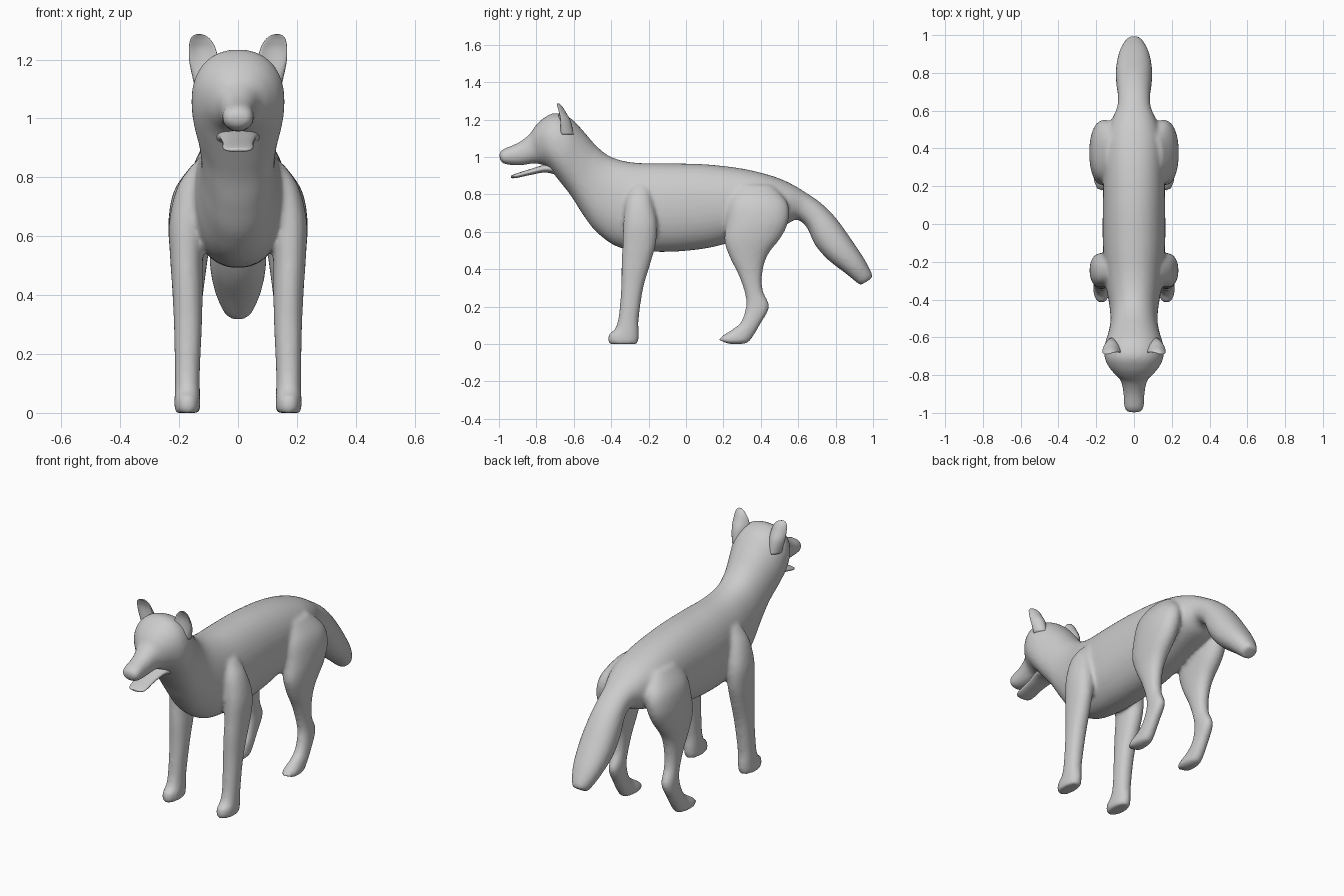
import bpy, bmesh, math
from mathutils import Vector


def spline(rows, steps):
    """Catmull-Rom interpolation of a list of rows."""
    out = []
    for i in range(len(rows) - 1):
        p0, p1 = rows[max(i - 1, 0)], rows[i]
        p2, p3 = rows[i + 1], rows[min(i + 2, len(rows) - 1)]
        for s in range(steps):
            t = s / steps
            out.append([0.5 * (2 * b + (c - a) * t + (2 * a - 5 * b + 4 * c - d) * t * t
                               + (3 * b - a - 3 * c + d) * t ** 3)
                        for a, b, c, d in zip(p0, p1, p2, p3)])
    return out + [list(rows[-1])]


def loft(bm, rows, side=1, n=28, power=2.2, steps=5):
    """Rows: y, z of one profile edge, y, z of the other, centre x, half width."""
    rings = []
    for y1, z1, y2, z2, xc, hw in spline(rows, steps):
        ring = []
        for k in range(n):
            a = 2 * math.pi * k / n
            c, s = [math.copysign(abs(f) ** (2 / power), f) for f in (math.cos(a), math.sin(a))]
            ring.append(bm.verts.new((side * (xc + hw * c),
                                      (y1 + y2) / 2 + s * (y1 - y2) / 2,
                                      (z1 + z2) / 2 + s * (z1 - z2) / 2)))
        rings.append(ring)
    for r, q in zip(rings, rings[1:]):
        for k in range(n):
            bm.faces.new((r[k], r[(k + 1) % n], q[(k + 1) % n], q[k]))
    bm.faces.new(rings[0])
    bm.faces.new(rings[-1])


def finish(bm, name):
    bmesh.ops.recalc_face_normals(bm, faces=bm.faces)
    for f in bm.faces:
        f.smooth = True
    me = bpy.data.meshes.new(name)
    bm.to_mesh(me)
    bm.free()
    ob = bpy.data.objects.new(name, me)
    bpy.context.collection.objects.link(ob)
    return ob


# Head, trunk and tail: top y, z, bottom y, z, half width
trunk = [
    (-1.0, 1.02, -0.995, 0.985, .03), (-.975, 1.043, -.97, .962, .052),
    (-.90, 1.075, -.89, .955, .056), (-.84, 1.118, -.81, .965, .072),
    (-.81, 1.16, -.76, .955, .108), (-.765, 1.205, -.725, .93, .14),
    (-.70, 1.235, -.70, .90, .157), (-.62, 1.21, -.66, .85, .155),
    (-.55, 1.14, -.61, .785, .137), (-.48, 1.06, -.55, .69, .125),
    (-.40, 1.0, -.47, .59, .13), (-.28, .97, -.34, .51, .15),
    (-.10, .966, -.12, .492, .165), (.10, .961, .10, .51, .165),
    (.30, .938, .28, .555, .16), (.45, .902, .42, .60, .15),
    (.55, .863, .53, .635, .122), (.64, .81, .59, .665, .09),
    (.72, .755, .645, .625, .086), (.80, .675, .69, .53, .094),
    (.88, .565, .76, .45, .096), (.95, .46, .85, .38, .08),
    (.99, .385, .92, .323, .052), (1.0, .355, .935, .315, .035)]

# Legs: front y, z, back y, z, centre x, half width
front_leg = [
    (-.29, .85, -.20, .85, .12, .03), (-.32, .77, -.18, .77, .15, .055),
    (-.335, .65, -.155, .65, .172, .062), (-.34, .52, -.16, .54, .175, .056),
    (-.345, .42, -.19, .43, .172, .052), (-.347, .30, -.228, .30, .17, .048),
    (-.36, .15, -.252, .14, .172, .043), (-.38, .08, -.252, .07, .172, .043),
    (-.412, .055, -.252, .03, .172, .044), (-.418, .015, -.255, .01, .172, .044),
    (-.41, 0, -.26, 0, .172, .04)]
hind_leg = [
    (.27, .85, .46, .85, .11, .04), (.23, .76, .54, .76, .145, .07),
    (.215, .65, .55, .67, .16, .076), (.205, .55, .515, .58, .165, .068),
    (.235, .46, .44, .48, .165, .055), (.28, .37, .41, .39, .165, .044),
    (.315, .27, .41, .29, .165, .037), (.32, .20, .445, .20, .168, .036),
    (.295, .12, .40, .11, .172, .036), (.25, .08, .34, .015, .172, .039),
    (.20, .048, .30, 0, .172, .043), (.175, .022, .23, 0, .172, .035)]

bm = bmesh.new()
loft(bm, [(a, b, c, d, 0, w) for a, b, c, d, w in trunk], n=36)
for side in (1, -1):
    loft(bm, front_leg, side)
    loft(bm, hind_leg, side)
body = finish(bm, "body")
# Fuse trunk and legs into one soft skin
m = body.modifiers.new("fuse", 'REMESH')
m.mode = 'VOXEL'
m.voxel_size = 0.011
m.use_smooth_shade = True
m = body.modifiers.new("soften", 'SMOOTH')
m.factor = 0.5
m.iterations = 8

# Lower jaw
bm = bmesh.new()
loft(bm, [(-.70, .97, -.68, .90, 0, .08), (-.76, .958, -.75, .917, 0, .064),
          (-.83, .936, -.83, .904, 0, .053), (-.90, .914, -.90, .889, 0, .052),
          (-.93, .902, -.925, .886, 0, .042), (-.937, .897, -.935, .888, 0, .025)], n=24)
finish(bm, "lower_jaw")

# Ears, with the rims curled forward, and small eyes
for side, label in ((1, "left"), (-1, "right")):
    bm = bmesh.new()
    loft(bm, [(-.68, 1.12, -.60, 1.12, .11, .04), (-.67, 1.19, -.615, 1.19, .116, .049),
              (-.668, 1.235, -.64, 1.235, .121, .046), (-.676, 1.265, -.658, 1.265, .127, .036),
              (-.684, 1.281, -.672, 1.281, .131, .022), (-.688, 1.286, -.68, 1.286, .132, .008)],
         side, n=24, power=2)
    for v in bm.verts:
        v.co.y -= 0.024 * ((abs(v.co.x) - 0.122) / 0.047) ** 2
    finish(bm, label + "_ear")
    bm = bmesh.new()
    bmesh.ops.create_uvsphere(bm, u_segments=16, v_segments=10, radius=0.016)
    bmesh.ops.translate(bm, verts=bm.verts, vec=Vector((side * .056, -.797, 1.095)))
    finish(bm, label + "_eye")
